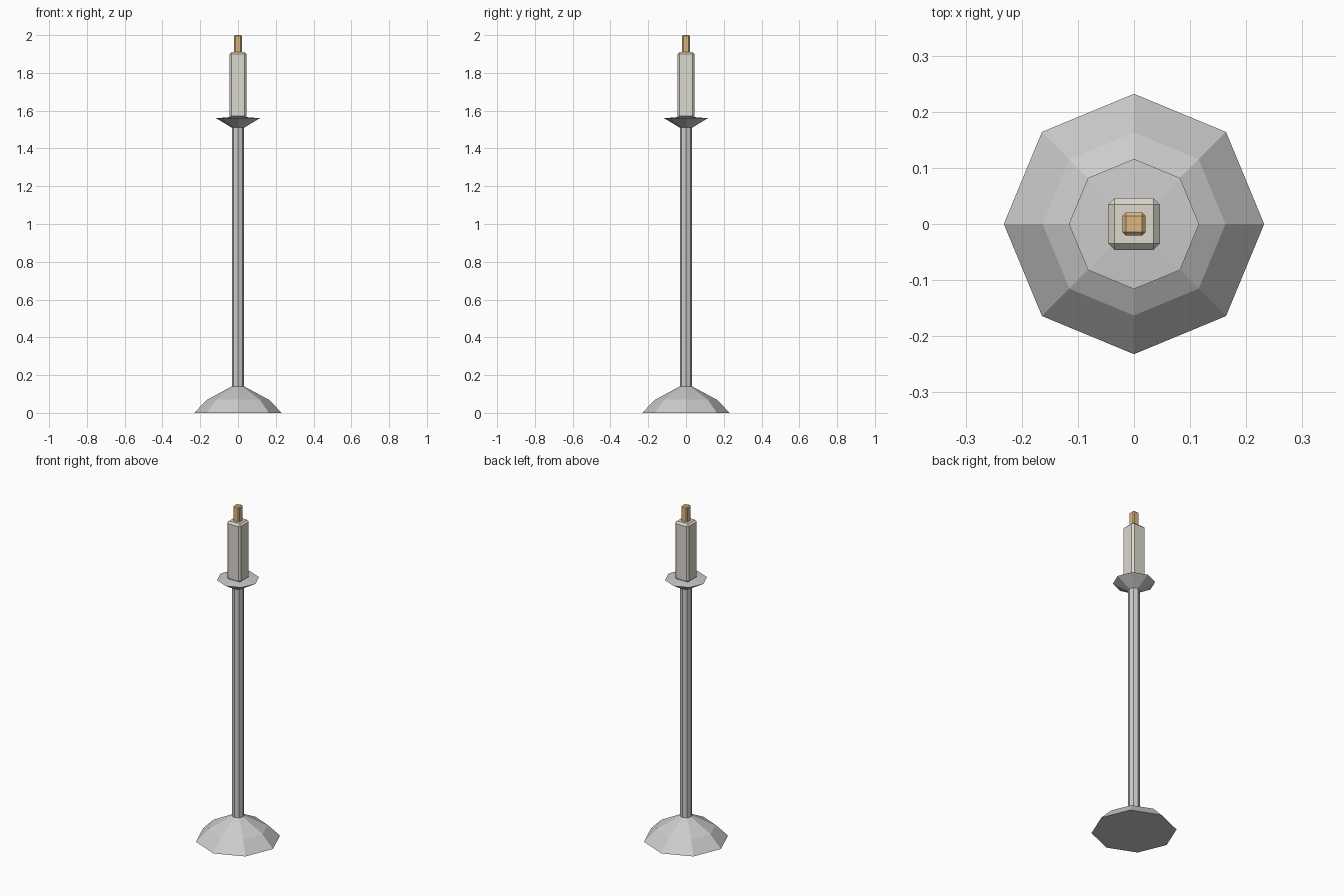
import bpy, bmesh, math

if "Cube" in bpy.data.objects:
    bpy.data.objects.remove(bpy.data.objects["Cube"])


def material(name, rgb):
    m = bpy.data.materials.new(name)
    m.diffuse_color = (*rgb, 1)
    m.use_nodes = True
    m.node_tree.nodes["Principled BSDF"].inputs["Base Color"].default_value = m.diffuse_color
    return m


def add_object(name, bm, mat=None):
    bmesh.ops.recalc_face_normals(bm, faces=bm.faces)
    me = bpy.data.meshes.new(name)
    bm.to_mesh(me)
    bm.free()
    ob = bpy.data.objects.new(name, me)
    bpy.context.collection.objects.link(ob)
    if mat:
        me.materials.append(mat)
    return ob


def lathe(name, profile, sides=8):
    """Faceted solid from (radius, z) rings, corners on the axes."""
    bm = bmesh.new()
    rings = []
    for r, z in profile:
        rings.append([bm.verts.new((r * math.cos(math.tau * i / sides),
                                    r * math.sin(math.tau * i / sides), z))
                      for i in range(sides)])
    for a, b in zip(rings, rings[1:]):
        for i in range(sides):
            j = (i + 1) % sides
            bm.faces.new((a[i], a[j], b[j], b[i]))
    bm.faces.new(rings[0][::-1])
    bm.faces.new(rings[-1])
    return add_object(name, bm)


def chamfered_box(name, half, z0, z1, chamfer, mat):
    bm = bmesh.new()
    bmesh.ops.create_cube(bm, size=1)
    for v in bm.verts:
        v.co = (v.co.x * 2 * half, v.co.y * 2 * half,
                (z0 + z1) / 2 + v.co.z * (z1 - z0))
    bmesh.ops.bevel(bm, geom=bm.edges[:], offset=chamfer,
                    segments=1, affect='EDGES')
    return add_object(name, bm, mat)


wax = material("wax", (0.72, 0.69, 0.61))
wick_colour = material("wick", (0.72, 0.47, 0.22))

# Stand: domed foot, pole and drip dish
lathe("foot", [(0.232, 0), (0.163, 0.07), (0.033, 0.14)])
lathe("pole", [(0.033, 0.13), (0.033, 1.52)])
lathe("drip_dish", [(0.033, 1.51), (0.116, 1.56), (0.03, 1.567)])

# Candle and wick
chamfered_box("candle", 0.046, 1.56, 1.91, 0.011, wax)
chamfered_box("wick", 0.0205, 1.90, 2.0, 0.006, wick_colour)
